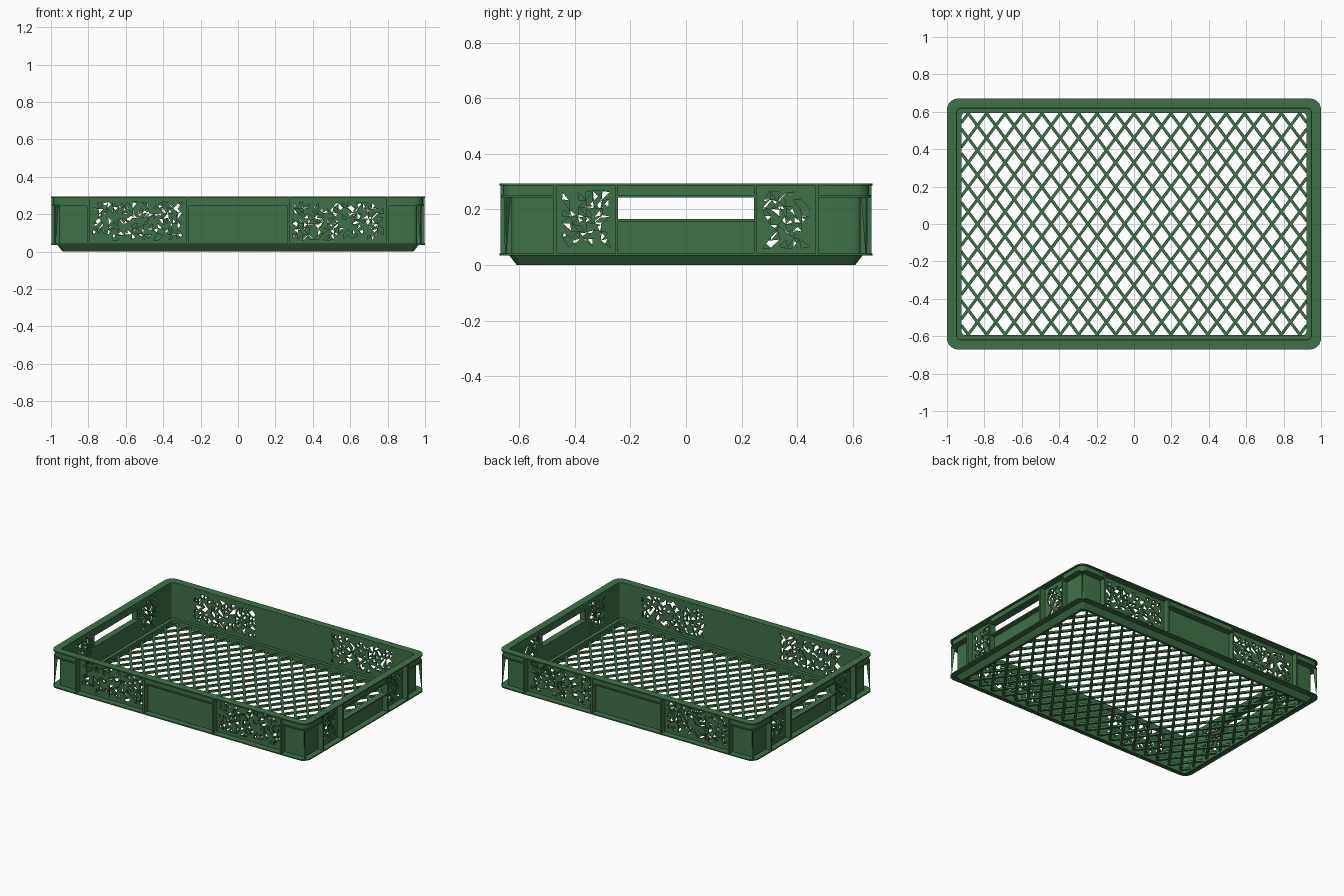
import bpy, bmesh, math, random
from mathutils import Vector

if "Cube" in bpy.data.objects:
    bpy.data.objects.remove(bpy.data.objects["Cube"], do_unlink=True)

HX, HY = 1.0, 0.671
TOP = 0.294
WALL_OUT, WALL_IN = 0.043, 0.054      # insets of the two wall skins
FLOOR = 0.036
random.seed(4)

green = bpy.data.materials.new("crate_green")
green.use_nodes = True
colour = (0.047, 0.165, 0.066, 1)
green.diffuse_color = colour
green.node_tree.nodes["Principled BSDF"].inputs["Base Color"].default_value = colour


def finish(name, bm, mirror=(False, False), smooth=False):
    bmesh.ops.recalc_face_normals(bm, faces=bm.faces)
    mesh = bpy.data.meshes.new(name)
    bm.to_mesh(mesh)
    bm.free()
    mesh.materials.append(green)
    ob = bpy.data.objects.new(name, mesh)
    bpy.context.collection.objects.link(ob)
    if any(mirror):
        mod = ob.modifiers.new("mirror", "MIRROR")
        mod.use_axis = (mirror[0], mirror[1], False)
        mod.use_mirror_merge = False
    if smooth:
        bpy.ops.object.select_all(action="DESELECT")
        ob.select_set(True)
        bpy.context.view_layer.objects.active = ob
        bpy.ops.object.shade_smooth_by_angle(angle=math.radians(35))


def corner(inset, n=6):
    """Arc of the +x +y corner, running from the long side to the short side."""
    r = max(0.06 - inset, 0.02)
    cx, cy = HX - inset - r, HY - inset - r
    arc = [math.pi / 2 * (1 - i / n) for i in range(n + 1)]
    return [(cx + r * math.cos(a), cy + r * math.sin(a)) for a in arc]


def loft(name, profile, ends=None):
    """Sweep a closed (inset, z) profile round the crate, or round one corner."""
    bm = bmesh.new()
    rows = []
    for inset, z in profile:
        c = corner(inset)
        if ends:
            path = [(ends[0], c[0][1])] + c + [(c[-1][0], ends[1])]
        else:
            path = c + [(x, -y) for x, y in reversed(c)]
            path += [(-x, -y) for x, y in path]
        rows.append([bm.verts.new((x, y, z)) for x, y in path])
    count = len(rows[0])
    for a, b in zip(rows, rows[1:] + rows[:1]):
        for i in range(count - 1 if ends else count):
            j = (i + 1) % count
            bm.faces.new((a[i], a[j], b[j], b[i]))
    if ends:
        bm.faces.new([row[0] for row in rows])
        bm.faces.new([row[-1] for row in rows])
    finish(name, bm, (bool(ends), bool(ends)), True)


def ring_section(i0, i1, z0, z1):
    return [(i0, z0), (i0, z1), (i1, z1), (i1, z0)]


def side_box(name, side, a0, a1, i0, i1, z0, z1, both=True):
    """Box on a long or short wall; a0..a1 runs along the wall, i0..i1 is inset."""
    bm = bmesh.new()
    bmesh.ops.create_cube(bm, size=1)
    half = HY if side == "long" else HX
    for v in bm.verts:
        along = a1 if v.co.x > 0 else a0
        out = half - (i0 if v.co.y > 0 else i1)
        z = z1 if v.co.z > 0 else z0
        v.co = (along, out, z) if side == "long" else (out, along, z)
    mirror = (both, True) if side == "long" else (True, both)
    finish(name, bm, mirror)


# Rim, lower flange and tapered foot
loft("top_rim", [(0, TOP - 0.008), (0, TOP), (0.052, TOP), (0.054, TOP - 0.008)])
loft("lower_flange", ring_section(0.0, 0.078, FLOOR - 0.002, FLOOR + 0.006))
loft("foot_ring", [(0.062, 0), (0.034, FLOOR), (0.078, FLOOR), (0.078, 0)])

# Corner walls with the band below the rim
ENDS = (0.80, 0.47)
loft("corner_wall", ring_section(WALL_OUT, WALL_IN, FLOOR, TOP - 0.005), ENDS)
loft("corner_band", ring_section(0.012, WALL_OUT, 0.25, TOP - 0.005), ENDS)
loft("corner_band_lip", ring_section(0.004, WALL_OUT, 0.243, 0.251), ENDS)

# Tapered fin standing free of the wall at each corner
bm = bmesh.new()
across = Vector((1, -1, 0)).normalized() * 0.004
fins = []
for s in (-1, 1):
    pts = [Vector((HX - i, HY - i, z)) + across * s
           for i, z in ((0.022, FLOOR), (0.038, 0.246), (0.02, 0.246))]
    fins.append([bm.verts.new(p) for p in pts])
bm.faces.new(fins[0])
bm.faces.new(fins[1])
for i in range(3):
    j = (i + 1) % 3
    bm.faces.new((fins[0][i], fins[0][j], fins[1][j], fins[1][i]))
finish("corner_fin", bm, (True, True))

# Vertical ribs
for side, spots in (("long", (0.27, 0.80)), ("short", (0.25, 0.47))):
    for n, a in enumerate(spots):
        side_box(f"{side}_rib_{n + 1}", side, a - 0.006, a + 0.006,
                 0.004, WALL_OUT, FLOOR, TOP - 0.005)

# Solid middle of the long walls
side_box("long_middle_wall", "long", -0.27, 0.27, WALL_OUT, WALL_IN, FLOOR, TOP - 0.005, False)
side_box("long_middle_band", "long", -0.27, 0.27, 0.012, WALL_OUT, 0.25, TOP - 0.005, False)
side_box("long_middle_lip", "long", -0.27, 0.27, 0.004, WALL_OUT, 0.243, 0.251, False)

# Hand holds of the short walls
side_box("handle_lower_wall", "short", -0.25, 0.25, WALL_OUT, WALL_IN, FLOOR, 0.165, False)
side_box("handle_sill", "short", -0.25, 0.25, 0.01, WALL_IN, 0.157, 0.166, False)
side_box("handle_bar", "short", -0.25, 0.25, 0.012, WALL_IN, 0.25, TOP - 0.005, False)
side_box("handle_bar_lip", "short", -0.25, 0.25, 0.004, WALL_IN, 0.243, 0.251, False)


# Panels pierced by irregular triangular holes, at most one hole in each cell
def pierced_panel(name, side, a0, a1, sx, sy):
    bm = bmesh.new()
    z0, z1 = FLOOR, TOP - 0.005
    nx, nz = round((a1 - a0) / 0.027), 9
    half = (HY if side == "long" else HX) - WALL_OUT
    grid = []
    for i in range(nx + 1):
        col = []
        for k in range(nz + 1):
            a = a0 + (a1 - a0) * i / nx
            z = z0 + (z1 - z0) * k / nz
            if 0 < i < nx and 0 < k < nz:
                a += random.uniform(-0.006, 0.006)
                z += random.uniform(-0.006, 0.006)
            co = (a * sx, half * sy, z) if side == "long" else (half * sx, a * sy, z)
            col.append(bm.verts.new(co))
        grid.append(col)
    for i in range(nx):
        for k in range(nz):
            q = [grid[i][k], grid[i + 1][k], grid[i + 1][k + 1], grid[i][k + 1]]
            turn = random.randrange(4)
            q = q[turn:] + q[:turn]
            edge = i in (0, nx - 1) or k in (0, nz - 1)
            bm.faces.new(q[:3])
            if edge or random.random() > 0.72:
                bm.faces.new((q[0], q[2], q[3]))
    # give the sheet its thickness towards the inside
    thick = WALL_IN - WALL_OUT
    shift = Vector((0, -sy * thick, 0)) if side == "long" else Vector((-sx * thick, 0, 0))
    geom = bmesh.ops.extrude_face_region(bm, geom=bm.faces[:], use_keep_orig=True)["geom"]
    bmesh.ops.translate(bm, vec=shift,
                        verts=[g for g in geom if isinstance(g, bmesh.types.BMVert)])
    finish(name, bm)


for sx, ew in ((-1, "right"), (1, "left")):
    for sy, ns in ((-1, "front"), (1, "back")):
        pierced_panel(f"pierced_long_{ns}_{ew}", "long", 0.27, 0.80, sx, sy)
        pierced_panel(f"pierced_short_{ns}_{ew}", "short", 0.25, 0.47, sx, sy)

# Diamond lattice floor: slanted bars clipped to the opening
LX, LY, SLOPE, STEP, WIDTH = HX - 0.076, HY - 0.076, 1.333, 0.1313, 0.016
bm = bmesh.new()
for s in (-1, 1):
    direction = Vector((1, s * SLOPE, 0)).normalized()
    side = Vector((-direction.y, direction.x, 0)) * WIDTH / 2
    for n in range(-14, 15):
        c = (n + 0.5) * STEP
        xs = sorted(((-LY - c) / (s * SLOPE), (LY - c) / (s * SLOPE)))
        x0, x1 = max(xs[0], -LX), min(xs[1], LX)
        if x1 - x0 < 0.01:
            continue
        ends = [Vector((x, s * SLOPE * x + c, 0)) for x in (x0, x1)]
        vs = [bm.verts.new(e + side * w + Vector((0, 0, z)))
              for e in ends for w, z in ((-1, 0.012), (1, 0.012), (1, 0.025), (-1, 0.025))]
        bm.faces.new(vs[:4])
        bm.faces.new(vs[4:])
        for i in range(4):
            j = (i + 1) % 4
            bm.faces.new((vs[i], vs[j], vs[j + 4], vs[i + 4]))
finish("lattice_floor", bm)
